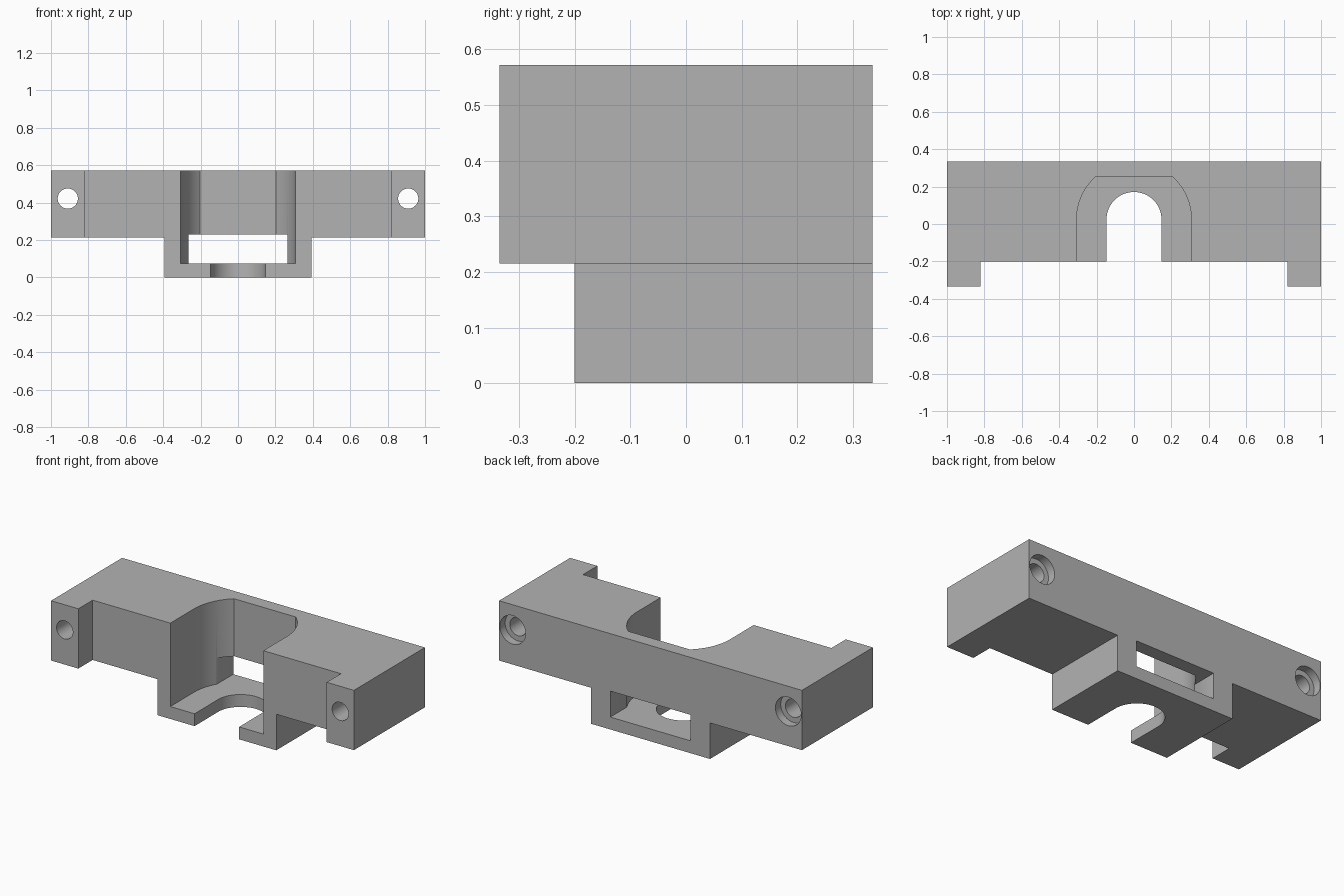
import bpy, bmesh
from math import sin, cos, pi, asin
from mathutils import Matrix, Vector

if "Cube" in bpy.data.objects:
    bpy.data.objects.remove(bpy.data.objects["Cube"], do_unlink=True)

TOP, STEP, FLOOR = 0.572, 0.215, 0.074
BACK, FRONT, EAR_FRONT = 0.335, -0.2, -0.335
ARC_Y = 0.024


def prism(name, points, start, depth):
    """Extrude a closed outline of 3D points along the vector depth."""
    bm = bmesh.new()
    face = bm.faces.new([bm.verts.new(Vector(p) + Vector(start)) for p in points])
    new = bmesh.ops.extrude_face_region(bm, geom=[face])["geom"]
    bmesh.ops.translate(bm, vec=depth, verts=[v for v in new if isinstance(v, bmesh.types.BMVert)])
    bmesh.ops.recalc_face_normals(bm, faces=bm.faces)
    return finish(name, bm)


def box(name, x0, x1, y0, y1, z0, z1):
    outline = [(x0, y0, 0), (x1, y0, 0), (x1, y1, 0), (x0, y1, 0)]
    return prism(name, outline, (0, 0, z0), (0, 0, z1 - z0))


def cylinder_y(name, x, z, radius, y0, y1):
    outline = [(x + radius * cos(2 * pi * i / 48), 0, z + radius * sin(2 * pi * i / 48))
               for i in range(48)]
    return prism(name, outline, (0, y0, 0), (0, y1 - y0, 0))


def finish(name, bm):
    mesh = bpy.data.meshes.new(name)
    bm.to_mesh(mesh)
    bm.free()
    obj = bpy.data.objects.new(name, mesh)
    bpy.context.collection.objects.link(obj)
    return obj


def arch(radius, limit):
    """Front-open slot outline with a round end cut flat at y = limit."""
    end = asin(min(1, (limit - ARC_Y) / radius))
    n = 24
    right = [(radius * cos(end * i / n), ARC_Y + radius * sin(end * i / n), 0) for i in range(n + 1)]
    left = [(-x, y, z) for x, y, z in reversed(right)]
    if left[0][0] > -1e-5:
        left = left[1:]
    return [(radius, -0.5, 0)] + right + left + [(-radius, -0.5, 0)]


# Bracket body: T-shaped front profile
half = [(0.393, 0), (0.393, STEP), (1, STEP), (1, TOP)]
profile = half + [(-x, z) for x, z in reversed(half)]
body = prism("mounting_bracket", [(x, 0, z) for x, z in profile],
             (0, EAR_FRONT, 0), (0, BACK - EAR_FRONT, 0))

# Recess between the ears, round pocket, floor slot and rear window
cutters = [
    box("ear_recess_cutter", -0.82, 0.82, -0.5, FRONT, -0.1, 0.7),
    prism("pocket_cutter", arch(0.307, 0.254), (0, 0, FLOOR), (0, 0, 0.6)),
    prism("floor_slot_cutter", arch(0.147, 1), (0, 0, -0.1), (0, 0, 0.3)),
    box("rear_window_cutter", -0.265, 0.265, 0.1, 0.5, FLOOR, 0.229),
]
# Counterbored screw holes
for side in (-1, 1):
    cutters.append(cylinder_y("screw_hole_cutter", side * 0.91, 0.422, 0.054, -0.5, 0.5))
    cutters.append(cylinder_y("counterbore_cutter", side * 0.91, 0.422, 0.085, BACK - 0.05, 0.5))

bpy.context.view_layer.objects.active = body
body.select_set(True)
for cutter in cutters:
    cutter.hide_render = True
    mod = body.modifiers.new(cutter.name, "BOOLEAN")
    mod.operation = "DIFFERENCE"
    mod.solver = "EXACT"
    mod.object = cutter
    bpy.ops.object.modifier_apply(modifier=mod.name)
    bpy.data.objects.remove(cutter, do_unlink=True)

# Plain grey material
grey = bpy.data.materials.new("plain_grey")
grey.use_nodes = True
color = (0.45, 0.45, 0.45, 1)
grey.diffuse_color = color
grey.node_tree.nodes["Principled BSDF"].inputs["Base Color"].default_value = color
body.data.materials.clear()
body.data.materials.append(grey)
for poly in body.data.polygons:
    poly.material_index = 0

bpy.ops.object.shade_smooth_by_angle(angle=pi / 6)
